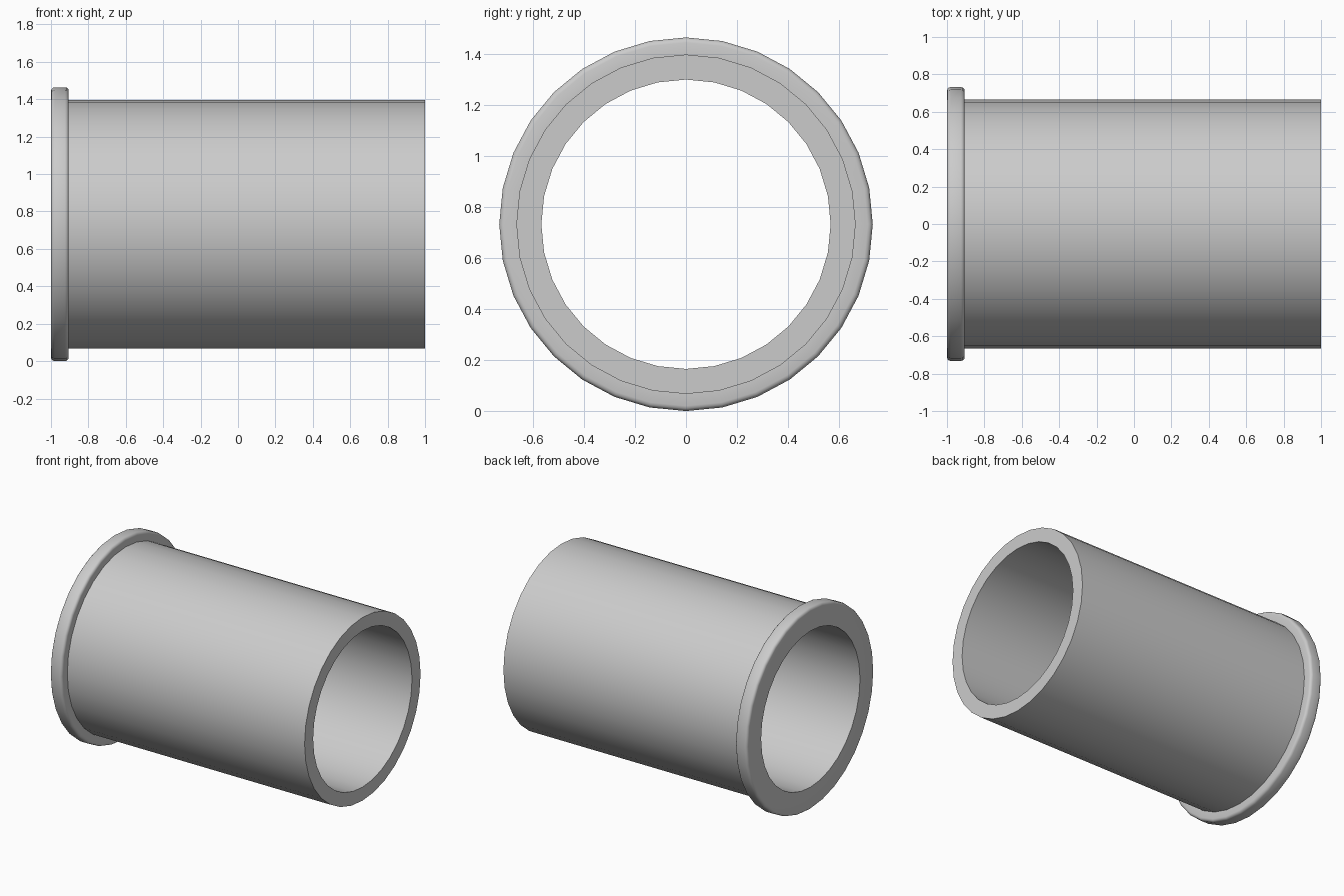
import bpy, bmesh
from math import pi, sin, cos

if "Cube" in bpy.data.objects:
    bpy.data.objects.remove(bpy.data.objects["Cube"])

SIDES = 32
AXIS_Z = 0.732
BORE, TUBE, RIM = 0.567, 0.665, 0.732
X0, X1, XF = -1.0, 1.0, -0.905
ROUND, STEPS = 0.02, 3


def corner(cx, cr, start, end):
    """Points of a rounded corner in the (x, radius) profile."""
    return [(cx + ROUND * cos(start + (end - start) * i / STEPS),
             cr + ROUND * sin(start + (end - start) * i / STEPS))
            for i in range(STEPS + 1)]


# Closed cross-section: bore, flange with rounded rim, tube wall
profile = [(X0, BORE)]
profile += corner(X0 + ROUND, RIM - ROUND, pi, pi / 2)
profile += corner(XF - ROUND, RIM - ROUND, pi / 2, 0)
profile += [(XF, TUBE), (X1, TUBE), (X1, BORE)]

# Revolve the section around the x axis
bm = bmesh.new()
rings = [[bm.verts.new((x, r * cos(2 * pi * i / SIDES), r * sin(2 * pi * i / SIDES)))
          for i in range(SIDES)] for x, r in profile]
for a, b in zip(rings, rings[1:] + rings[:1]):
    for i in range(SIDES):
        j = (i + 1) % SIDES
        bm.faces.new((a[i], a[j], b[j], b[i]))
bmesh.ops.recalc_face_normals(bm, faces=bm.faces)

mesh = bpy.data.meshes.new("flanged_sleeve")
bm.to_mesh(mesh)
bm.free()
sleeve = bpy.data.objects.new("flanged_sleeve", mesh)
sleeve.location.z = AXIS_Z
bpy.context.collection.objects.link(sleeve)

# Smooth round walls, sharp end edges
bpy.context.view_layer.objects.active = sleeve
sleeve.select_set(True)
bpy.ops.object.shade_smooth_by_angle(angle=pi / 5)
